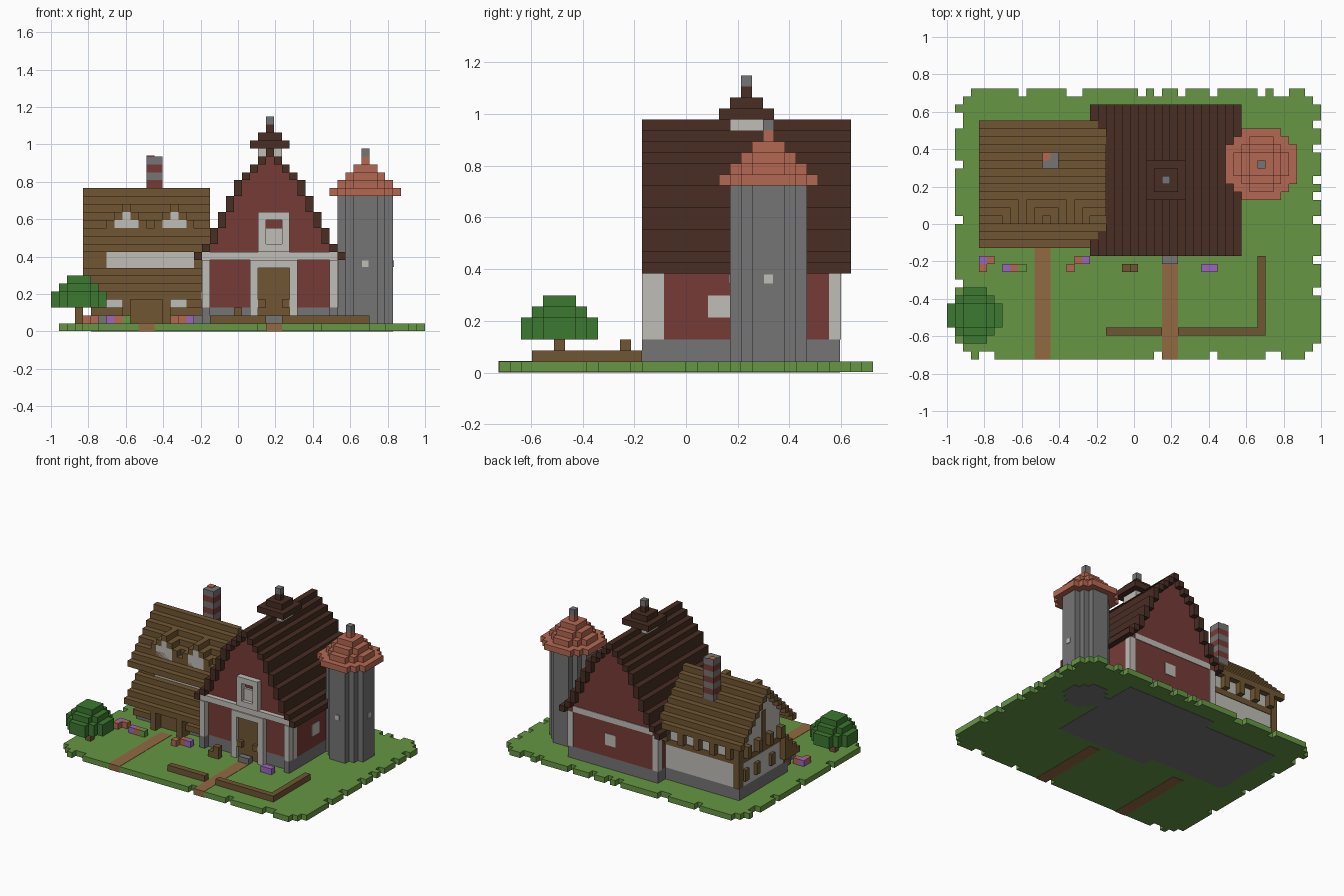
import bpy, bmesh
from math import sqrt
from mathutils import Matrix, Vector

UNIT = 2 / 47          # edge of one block
THIN = 0.1             # depth of a painted plate, in blocks
LIFT = 0.05            # tiny offset that keeps flush faces apart, in blocks

if "Cube" in bpy.data.objects:
    bpy.data.objects.remove(bpy.data.objects["Cube"], do_unlink=True)


def colour(name, *rgb):
    """One flat material from display values 0-255."""
    linear = [((c / 255 + 0.055) / 1.055) ** 2.4 for c in rgb] + [1]
    material = bpy.data.materials.new(name)
    material.use_nodes = True
    material.diffuse_color = linear
    material.node_tree.nodes["Principled BSDF"].inputs["Base Color"].default_value = linear
    return material


grass = colour("grass green", 102, 150, 68)
leaf = colour("leaf green", 60, 120, 48)
dark = colour("dark brown", 72, 45, 36)
brown = colour("timber brown", 112, 86, 50)
earth = colour("path brown", 146, 106, 66)
red = colour("barn red", 118, 59, 55)
white = colour("plaster white", 192, 189, 183)
gray = colour("stone gray", 117, 117, 117)
clay = colour("clay orange", 180, 104, 82)
purple = colour("flower purple", 156, 102, 192)


def part(name, material, *boxes):
    """One object from boxes given as x, x, y, y, z, z in blocks."""
    bm = bmesh.new()
    for x0, x1, y0, y1, z0, z1 in boxes:
        centre = Vector((x0 + x1 - 47, y0 + y1 - 34, z0 + z1)) * UNIT / 2
        size = Vector((x1 - x0, y1 - y0, z1 - z0)) * UNIT
        bmesh.ops.create_cube(bm, size=1, matrix=Matrix.Translation(centre) @ Matrix.Diagonal(size).to_4x4())
    mesh = bpy.data.meshes.new(name)
    bm.to_mesh(mesh)
    bm.free()
    mesh.materials.append(material)
    bpy.context.scene.collection.objects.link(bpy.data.objects.new(name, mesh))


def disc(x, y, width, z0, z1):
    """Rows of boxes that fill a blocky circle of odd width."""
    rows, half = [], width // 2
    for step in range(-half, half + 1):
        reach = int(sqrt(width * width / 4 - step * step)) + 0.5
        rows.append((x - reach, x + reach, y + step - 0.5, y + step + 0.5, z0, z1))
    return rows


def both_x(boxes, total):
    """Boxes with their mirror images; total is twice the mirror position."""
    return list(dict.fromkeys(boxes + [(total - b, total - a, *rest) for a, b, *rest in boxes]))


def both_y(boxes, total):
    return list(dict.fromkeys(boxes + [(a, b, total - d, total - c, *rest) for a, b, c, d, *rest in boxes]))


# Ground slab with a ragged border, and two paths
slab = [(2, 46, 1, 33, LIFT, 1)]
for start, end in ((3, 9), (10, 15), (17, 24), (25, 26), (27, 29), (30, 33), (34, 39), (40, 41), (43, 45)):
    slab.append((start, end, 33, 34, LIFT, 1))
for start, end in ((3, 4), (6, 26), (27, 33), (34, 40), (42, 45)):
    slab.append((start, end, 0, 1, LIFT, 1))
for start, end in ((2, 9), (10, 17), (18, 24), (25, 29), (31, 32)):
    slab.append((1, 2, start, end, LIFT, 1))
for start, end in ((2, 8), (9, 12), (13, 17), (18, 20), (21, 22), (23, 26), (27, 29), (30, 32)):
    slab.append((46, 47, start, end, LIFT, 1))
part("ground", grass, *slab)
for name, x, end in (("cottage_path", 11, 14), ("barn_path", 27, 13)):
    part(name, earth, (x, x + 2, -LIFT, end, 0, 1 + LIFT))

# Barn: stepped gable walls under a gambrel roof
roof_tops = (9, 10, 11, 13, 15, 17, 19, 20, 21, 22, 23)
walls, shingles = [], []
for step, (low, high) in enumerate(zip(roof_tops, roof_tops[1:])):
    x = 18 + step
    shingles.append((x, x + 1, 13, 32, low, high))
    if step:
        walls.append((x, x + 1, 14, 31, 3, low))
part("barn_foundation", gray, (19, 36, 14, 31, 0, 3), *both_x([(19, 20, 13, 14, 1, 3)], 55))
part("barn_walls", red, *both_x(walls, 55))
part("barn_roof", dark, *both_x(shingles, 55))
part("barn_front_trim", white, *both_x([(19, 20, 13, 14, 3, 9)], 55), (19, 36, 13.2, 14, 9, 10))
part("barn_door_frame", white, (25, 26, 13, 14, 1, 9), (30, 31, 13, 14, 1, 9), (26, 30, 13, 14, 8, 9))
posts = [(35, 36 + THIN, 14, 15, 3, 9), (35, 36 + THIN, 30, 31 + THIN, 3, 9)]
part("barn_corner_posts", white, *both_x(posts, 55), (20, 35, 31, 31 + THIN, 9, 10))
part("barn_door", brown, (26, 30, 13.6, 14, 1, 8))
part("door_lanterns", brown, (26, 27, 13, 13.6, 3, 4), (29, 30, 13, 13.6, 3, 4))
part("loft_window_frame", white, (26, 27, 13, 14, 10, 15), (29, 30, 13, 14, 10, 15),
     (27, 29, 13, 14, 14, 15), (27, 29, 13, 14, 10, 11), (27, 29, 13.6, 14, 11, 13))
part("barn_side_window", white, (36, 36 + THIN, 19, 21, 5, 7))
part("barn_back_window", white, (27, 29, 31, 31 + THIN, 5, 7))
part("barn_step", gray, (27, 29, 12, 13, 1, 2))

# Roof lantern on the barn ridge
part("cupola_walls", white, (26, 27, 21, 24, 22, 23), (28, 29, 21, 24, 22, 23))
part("cupola_roof", dark, (25, 30, 20, 25, 23, 24), (26, 29, 21, 24, 24, 25), (27, 28, 22, 23, 25, 26))
part("cupola_finial", gray, (27, 28, 22, 23, 26, 27))

# Round silo with a stepped cone
silo = (39.5, 24.5)
part("silo_tower", gray, *disc(*silo, 7, 0, 17))
cone = []
for step in range(5):
    cone += disc(*silo, 9 - 2 * step, 17 + step, 18 + step)
part("silo_roof", clay, *cone)
part("silo_finial", gray, *disc(*silo, 1, 22, 23))
part("silo_windows", white, (39.1, 39.9, 21 - THIN, 21, 8.1, 8.9), (43, 43 + THIN, 24.1, 24.9, 8.1, 8.9))

# Cottage: plaster gables under a steep plank roof
planks, plaster = [], []
for step in range(8):
    y = 15 + step
    planks.append((4, 20 if step else 19, y, y + 1, 10 + step, 11 + step))
    if step > 2:
        plaster.append((5, 19, y, y + 1, 3, 10 + step))
part("cottage_foundation", gray, (5, 19, 16, 29, 0, 3))
part("cottage_walls", white, *both_y(plaster, 45), (5, 19, 27, 28, 3, 12),
     (5, 19, 28, 29, 3, 11), (5, 19, 16, 18, 3, 6))
part("cottage_roof", brown, *both_y(planks, 45))

# Low roof along the cottage front
part("porch_roof", brown, *[(4, 19, 14 + s, 18, 4 + s, 5 + s) for s in range(4)])

# Timber frame, porch rail, brackets and shutters
part("front_posts", brown, (5 - THIN, 7, 18 - THIN, 19, 8, 10), (18, 19, 18 - THIN, 19, 8, 10),
     (5 - THIN, 7, 16 - THIN, 17, 3, 4), (9, 15, 16 - THIN, 17, 3, 4), (17, 19, 16 - THIN, 17, 3, 4))
part("porch_rail", brown, (5, 9, 15, 16, 2, 3), (15, 19, 15, 16, 2, 3))
part("porch_posts", brown, (9, 10, 14, 16, 1, 4), (14, 15, 14, 16, 1, 4))
part("cottage_door", brown, (10, 14, 15.5, 16, 1, 4))
part("wall_beams", brown, (5, 19, 28, 29 + THIN, 7, 8), (5 - THIN, 6, 18, 28, 7, 8),
     (5 - THIN, 6, 28, 29 + 2 * THIN, 3, 10), (5 - THIN, 6, 22, 23, 8, 14))
part("eave_brackets", brown, *[(x, x + 1, 29, 30, 8, 10) for x in range(6, 19, 3)])
part("gable_brackets", brown, *[(4, 5, y, y + 1, 8, 10) for y in range(18, 29, 3)])
part("side_shutters", brown, *[(4.5, 5, y, y + 1, 4, 6) for y in (17, 20, 24, 27)])

# Two dormers in the front slope
for name, x in (("right_dormer", 9.5), ("left_dormer", 15.5)):
    part(name + "_window", white, (x - 1.5, x + 1.5, 17, 20, 12, 14), (x - 0.5, x + 0.5, 17, 21, 14, 15))
    eaves = [(x - 2.5, x - 1.5, 17, 19, 13, 14), (x - 1.5, x - 0.5, 17, 20, 14, 15)]
    part(name + "_roof", brown, *both_x(eaves, 2 * x), (x - 0.5, x + 0.5, 17, 21, 15, 16))

# Banded brick chimney
for name, material, first in (("chimney_stone", gray, 15), ("chimney_brick", red, 16)):
    part(name, material, *[(12, 14, 24, 26, z, z + 1) for z in range(first, 22, 2)])
part("chimney_pot", clay, (12, 13, 25, 26, 22, 22 + THIN))

# Tree
tree = (3.5, 5.5)
part("tree_trunk", brown, *disc(*tree, 1, 1, 3))
part("tree_crown", leaf, *disc(*tree, 7, 3, 5), *disc(*tree, 5, 5, 6), *disc(*tree, 3, 6, 7))

# Log border, bench and flower beds
part("log_border", brown, (20, 27, 3, 4, 1, 2), (29, 40, 3, 4, 1, 2), (39, 40, 4, 13, 1, 2))
part("bench", brown, (22, 24, 11, 12, 1, 2), (23, 24, 11, 12, 2, 3))


def flowers(name, material, *cells):
    part(name, material, *[(x, x + 1, y, y + 1, 1, 2) for x, y in cells])


flowers("orange_flowers", clay, (4, 11), (5, 12), (8, 11), (15, 11), (16, 12))
flowers("purple_flowers", purple, (4, 12), (7, 11), (17, 12), (32, 11), (33, 11))
flowers("flower_leaves", grass, (9, 11))
